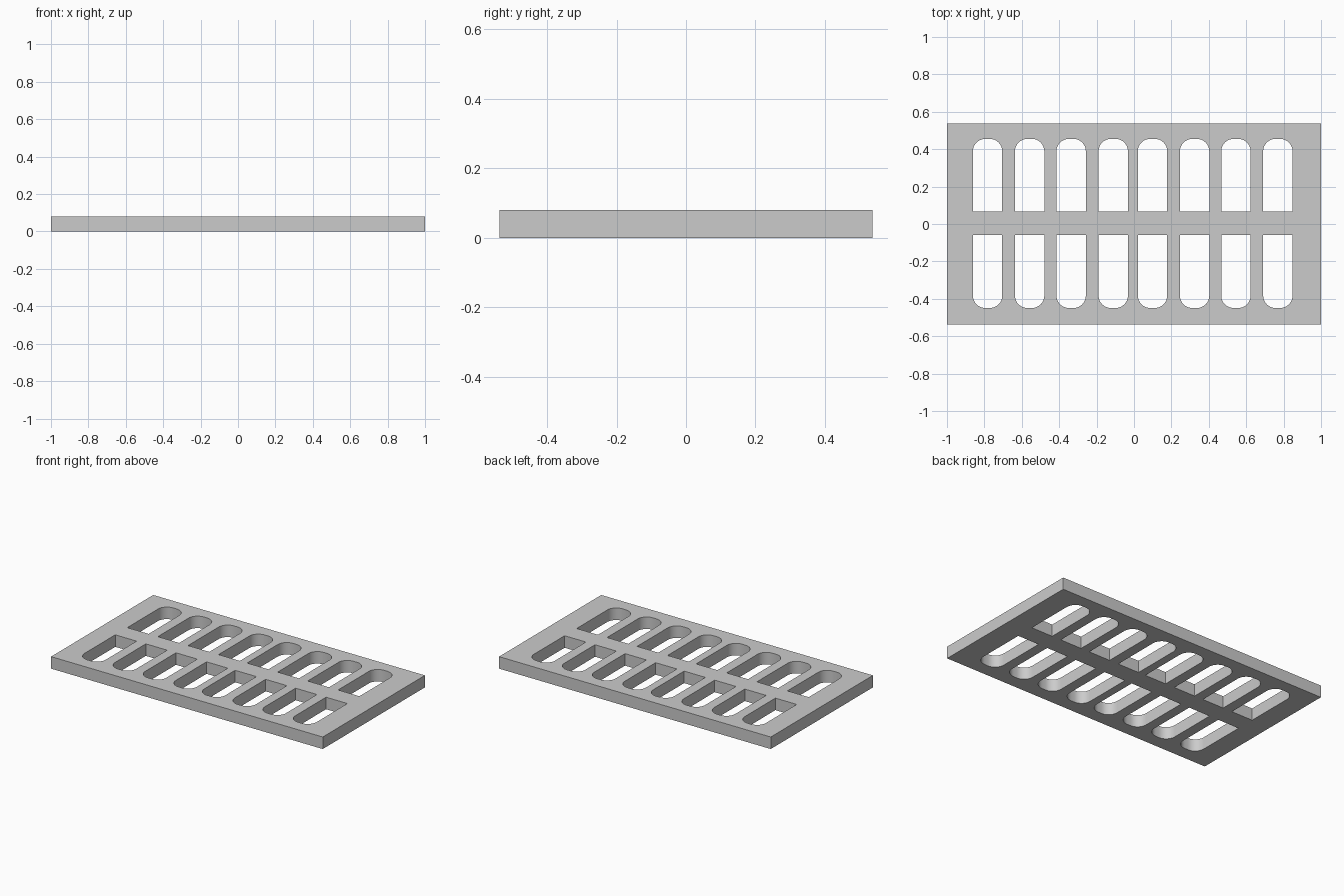
import bpy, bmesh, math

if "Cube" in bpy.data.objects:
    bpy.data.objects.remove(bpy.data.objects["Cube"])

THICK, HALF_Y = 0.08, 0.537
SLOT_W, RADIUS = 0.157, 0.066
SLOT_X = (-0.783, -0.558, -0.336, -0.111, 0.099, 0.324, 0.545, 0.769)

# flat filled outline, extruded to the plate thickness
curve = bpy.data.curves.new("slotted_plate", 'CURVE')
curve.dimensions = '2D'
curve.fill_mode = 'BOTH'
curve.extrude = THICK / 2


def add_loop(points):
    s = curve.splines.new('POLY')
    s.points.add(len(points) - 1)
    for p, (x, y) in zip(s.points, points):
        p.co = (x, y, 0, 1)
    s.use_cyclic_u = True


def slot(cx, inner, outer, steps=8):
    """Square at the inner end, rounded corners at the outer end."""
    d = 1 if outer > inner else -1
    h = SLOT_W / 2
    pts = [(cx - h, inner), (cx + h, inner)]
    for side, start in ((1, 0), (-1, 90)):
        for i in range(steps + 1):
            a = math.radians(start + 90 * i / steps)
            pts.append((cx + side * (h - RADIUS) + RADIUS * math.cos(a),
                        outer - d * RADIUS + d * RADIUS * math.sin(a)))
    return pts


# plate border and two rows of slots
add_loop([(-1, -HALF_Y), (1, -HALF_Y), (1, HALF_Y), (-1, HALF_Y)])
for x in SLOT_X:
    add_loop(slot(x, 0.066, 0.455))
    add_loop(slot(x, -0.06, -0.449))

plate = bpy.data.objects.new("slotted_plate", curve)
plate.location.z = THICK / 2
bpy.context.collection.objects.link(plate)
bpy.context.view_layer.objects.active = plate
plate.select_set(True)
bpy.ops.object.convert(target='MESH')
plate = bpy.context.object

# weld caps to walls
bm = bmesh.new()
bm.from_mesh(plate.data)
bmesh.ops.remove_doubles(bm, verts=bm.verts, dist=1e-4)
bmesh.ops.recalc_face_normals(bm, faces=bm.faces)
bm.to_mesh(plate.data)
bm.free()
bpy.ops.object.shade_smooth_by_angle(angle=math.radians(30))
